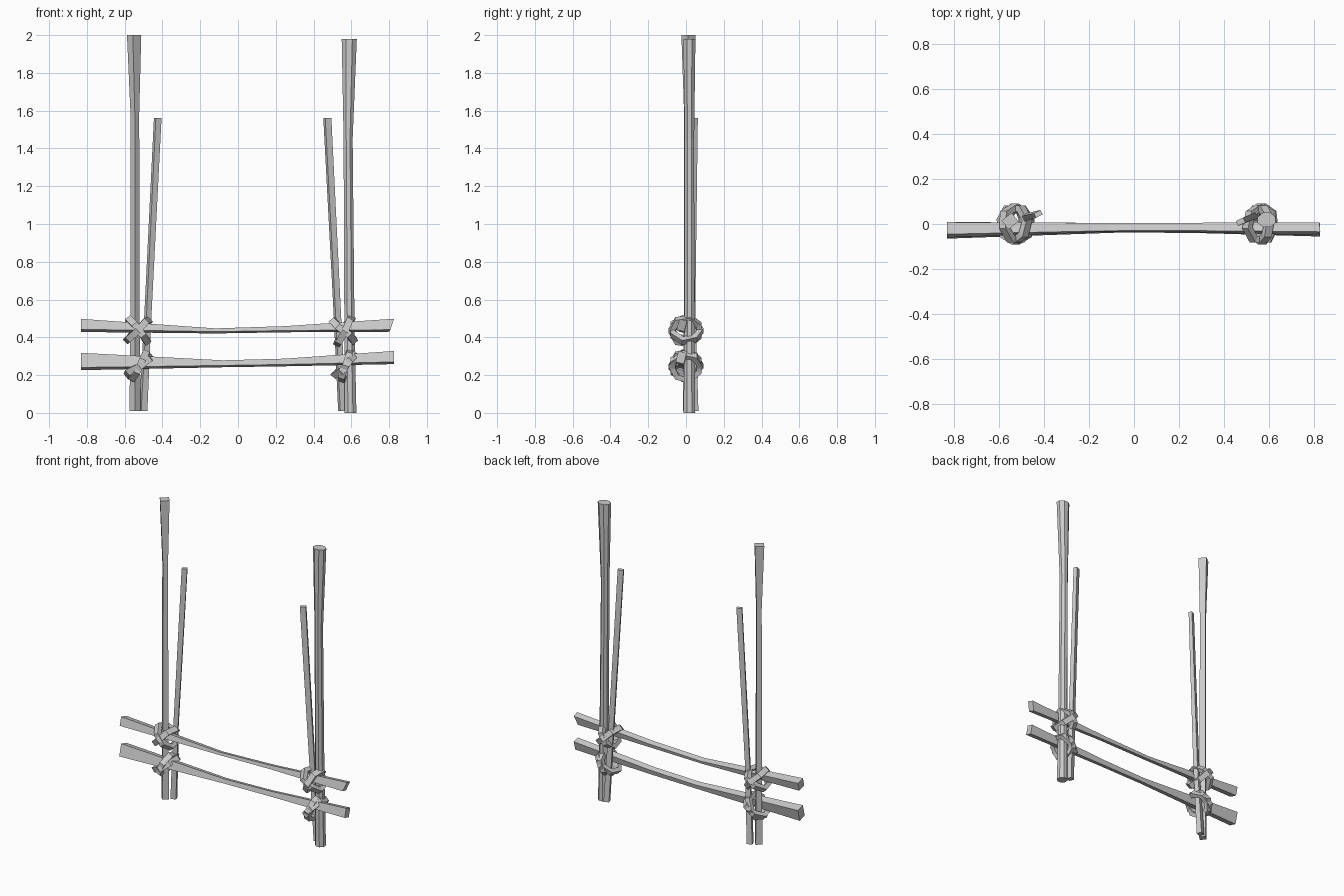
import bpy, bmesh, math, random
from mathutils import Vector

if "Cube" in bpy.data.objects:
    bpy.data.objects.remove(bpy.data.objects["Cube"])

random.seed(4)


def finish(name, bm):
    bmesh.ops.recalc_face_normals(bm, faces=bm.faces)
    mesh = bpy.data.meshes.new(name)
    bm.to_mesh(mesh)
    bm.free()
    obj = bpy.data.objects.new(name, mesh)
    bpy.context.collection.objects.link(obj)
    return obj


def pole(name, sections, sides=4, along='z', shear=0.0):
    """Loft flat-sided sections: (x, y, z, width, depth, rotation in degrees)."""
    bm = bmesh.new()
    rings = []
    for i, (x, y, z, w, d, rot) in enumerate(sections):
        r = 0.5 / math.cos(math.pi / sides)
        c, s = math.cos(math.radians(rot)), math.sin(math.radians(rot))
        ring = []
        for k in range(sides):
            a = 2 * math.pi * (k + 0.5) / sides
            p, q = r * w * math.cos(a), r * d * math.sin(a)
            p, q = p * c - q * s, p * s + q * c
            if along == 'z':
                co = (x + p, y + q, z)
            else:
                lean = shear * (q - d / 2) if i == len(sections) - 1 else 0
                co = (x + lean, y + p, z + q)
            ring.append(bm.verts.new(co))
        rings.append(ring)
    for a, b in zip(rings, rings[1:]):
        for k in range(sides):
            n = (k + 1) % sides
            bm.faces.new((a[k], a[n], b[n], b[k]))
    bm.faces.new(rings[0])
    bm.faces.new(rings[-1])
    return finish(name, bm)


def lashing(name, centre, tilts, n=7):
    """Blocky rope loops around a joint, each tilted about the y axis."""
    bm = bmesh.new()
    for j, tilt in enumerate(tilts):
        t = math.radians(tilt)
        u, v = Vector((0, 1, 0)), Vector((math.cos(t), 0, math.sin(t)))
        nrm = u.cross(v)
        rings = []
        for k in range(n):
            a = 2 * math.pi * (k + 0.5 * j) / n
            radial = u * math.cos(a) + v * math.sin(a)
            mid = (Vector(centre) + u * 0.077 * math.cos(a) + v * 0.077 * math.sin(a)
                   + nrm * random.uniform(-0.009, 0.009))
            rings.append([bm.verts.new(mid + radial * p + nrm * q) for p, q in
                          ((-.015, -.018), (.015, -.018), (.015, .018), (-.015, .018))])
        for k in range(n):
            a, b = rings[k], rings[(k + 1) % n]
            for m in range(4):
                o = (m + 1) % 4
                bm.faces.new((a[m], a[o], b[o], b[m]))
    return finish(name, bm)


# tall posts, pinched in the middle; the left one is diamond-shaped
pole("left_post", [(-.545, .013, .01, .042, .042, 42), (-.545, .013, .45, .034, .036, 42),
                   (-.546, .013, 1.58, .031, .034, 42), (-.55, .013, 2.0, .057, .05, 38)])
pole("right_post", [(.595, .018, .0, .064, .062, 0), (.59, .018, .45, .054, .054, 0),
                    (.583, .018, 1.45, .048, .05, 0), (.589, .018, 1.98, .08, .064, 0)], sides=8)

# thinner leaning stakes
pole("left_stake", [(-.502, .042, .01, .035, .034, 20), (-.478, .03, .5, .029, .028, 25),
                    (-.425, .045, 1.56, .034, .022, 28)])
pole("right_stake", [(.552, .044, .01, .034, .034, 20), (.527, .032, .5, .031, .028, 22),
                     (.473, .01, 1.56, .036, .024, 25)])

# crossing rails, thick at the ends
pole("upper_rail", [(-.83, -.026, .463, .055, .057, -15), (-.12, -.015, .434, .036, .018, -15),
                    (.25, -.015, .443, .036, .024, -15), (.825, -.022, .464, .042, .06, -15)],
     along='x', shear=.35)
pole("lower_rail", [(-.83, -.028, .272, .055, .08, -15), (-.08, -.017, .26, .037, .028, -15),
                    (.25, -.017, .267, .037, .032, -15), (.825, -.026, .293, .045, .06, -15)],
     along='x')

# rope lashings at the four joints
lashing("upper_left_lashing", (-.53, 0, .435), (-52, 45))
lashing("lower_left_lashing", (-.525, 0, .25), (66, 38))
lashing("upper_right_lashing", (.56, 0, .435), (-46, 62))
lashing("lower_right_lashing", (.57, 0, .25), (46, 72))
